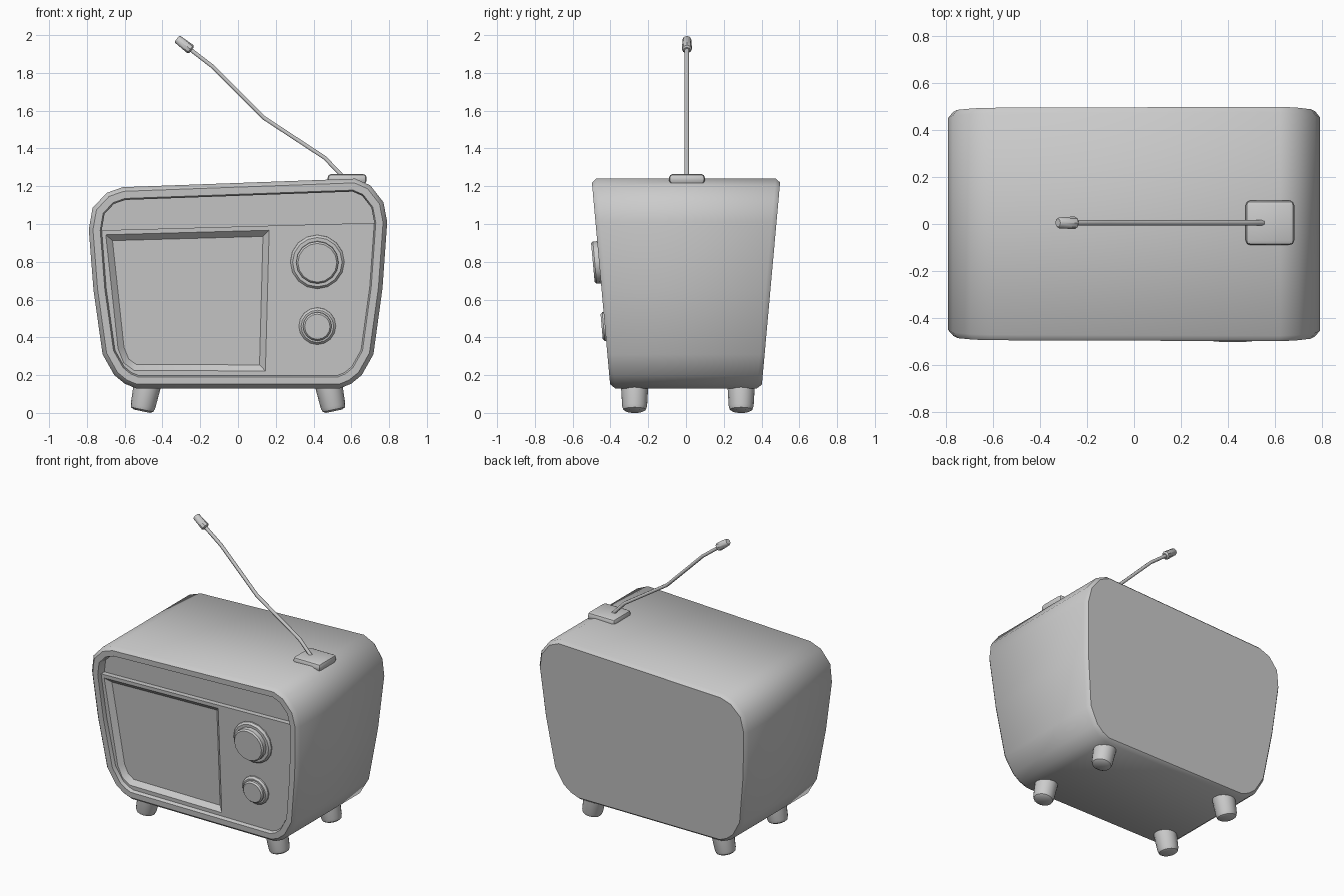
import bpy, bmesh, math
from mathutils import Vector

if "Cube" in bpy.data.objects:
    bpy.data.objects.remove(bpy.data.objects["Cube"])

SLOPE = 0.09
NORMAL = Vector((0, -1, -SLOPE)).normalized()   # outward normal of leaning front


def half_depth(z):
    return 0.40 + SLOPE * (z - 0.13)


def inset(points, d):
    """Offset a clockwise (x, z) outline inwards."""
    pts = [Vector(p) for p in points]
    out = []
    for i, p in enumerate(pts):
        a = (p - pts[i - 1]).normalized()
        b = (pts[(i + 1) % len(pts)] - p).normalized()
        n1, n2 = Vector((a.y, -a.x)), Vector((b.y, -b.x))
        out.append(p + d * (n1 + n2) / (1 + n1.dot(n2)))
    return out


def ring(bm, outline, depth, side=-1):
    """Loop of verts on the front (-1) or back (+1) plane, sunk by depth."""
    return [bm.verts.new((p[0], side * (half_depth(p[1]) - depth), p[1])) for p in outline]


def bridge(bm, a, b):
    n = len(a)
    for i in range(n):
        j = (i + 1) % n
        bm.faces.new((a[i], a[j], b[j], b[i]))


def finish(name, bm, angle=30):
    bmesh.ops.recalc_face_normals(bm, faces=bm.faces)
    me = bpy.data.meshes.new(name)
    bm.to_mesh(me)
    bm.free()
    ob = bpy.data.objects.new(name, me)
    bpy.context.collection.objects.link(ob)
    bpy.ops.object.select_all(action='DESELECT')
    ob.select_set(True)
    bpy.context.view_layer.objects.active = ob
    bpy.ops.object.shade_smooth_by_angle(angle=math.radians(angle))
    return ob


def lathe(name, profile, origin, axis, n=16):
    """Turned part: (radius, height) profile along an axis, capped both ends."""
    bm = bmesh.new()
    q = Vector(axis).to_track_quat('Z', 'Y')
    rings = []
    for r, h in profile:
        rings.append([bm.verts.new(Vector(origin) + q @ Vector(
            (r * math.cos(2 * math.pi * i / n), r * math.sin(2 * math.pi * i / n), h)))
            for i in range(n)])
    for a, b in zip(rings, rings[1:]):
        bridge(bm, a, b)
    bm.faces.new(rings[0])
    bm.faces.new(rings[-1])
    return finish(name, bm, 40)


# Cabinet: rounded outline, leaning front and back, recessed front
cabinet = [(0.79, 1.01), (0.765, 0.66), (0.717, 0.31), (0.655, 0.20), (0.60, 0.155), (0.54, 0.13),
           (-0.54, 0.13), (-0.60, 0.155), (-0.655, 0.20), (-0.717, 0.31), (-0.765, 0.65), (-0.79, 0.97),
           (-0.77, 1.085), (-0.695, 1.165), (-0.61, 1.195), (0.62, 1.24), (0.70, 1.205), (0.77, 1.115)]
recess = inset(cabinet, 0.068)
bm = bmesh.new()
loops = [ring(bm, inset(cabinet, 0.02), 0, 1),
         ring(bm, cabinet, 0.025, 1),
         ring(bm, cabinet, 0.025),
         ring(bm, inset(cabinet, 0.022), 0),
         ring(bm, inset(cabinet, 0.06), 0),
         ring(bm, recess, 0.02),
         ring(bm, recess, 0.06)]
for a, b in zip(loops, loops[1:]):
    bridge(bm, a, b)
bm.faces.new(loops[0])
bm.faces.new(loops[-1])
finish("cabinet", bm, 45)

# Front panel below the ledge, with a sunken screen
screen = [(0.165, 0.967), (0.145, 0.222), (-0.55, 0.225), (-0.605, 0.265), (-0.635, 0.34), (-0.70, 0.943)]
bm = bmesh.new()
outer = ring(bm, recess[:12], 0.025)
hole = ring(bm, screen, 0.025)
edges = [bm.edges.new((l[i - 1], l[i])) for l in (outer, hole) for i in range(len(l))]
bmesh.ops.triangle_fill(bm, use_beauty=True, use_dissolve=False, edges=edges, normal=NORMAL)
floor = ring(bm, inset(screen, 0.032), 0.055)
bridge(bm, hole, floor)
bm.faces.new(floor)
back = ring(bm, recess[:12], 0.06)
bridge(bm, outer, back)
finish("front_panel", bm)

# Knobs, each a flared collar with a raised cap
for name, z, r, cap, h in (("upper_knob", 0.80, 0.143, 0.112, 0.058),
                           ("lower_knob", 0.46, 0.098, 0.076, 0.042)):
    lathe(name, [(r, -0.005), (r, 0.008), (r - 0.012, 0.02), (cap, 0.02),
                 (cap, h - 0.01), (cap - 0.009, h)],
          (0.42, -half_depth(z) + 0.025, z), NORMAL)

# Splayed legs with rounded ends
for sx, xname in ((-1, "left"), (1, "right")):
    for y, yname in ((-0.272, "front"), (0.292, "back")):
        lathe(f"{yname}_{xname}_leg",
              [(0.045, 0), (0.060, 0.009), (0.066, 0.028), (0.073, 0.15)],
              (sx * 0.509, y, 0.009), (-sx * 0.21, 0, 1))

# Antenna base: rounded block
bm = bmesh.new()
bmesh.ops.create_cube(bm, size=1)
for v in bm.verts:
    v.co = Vector((0.578, 0.005, 1.238)) + Vector((v.co.x * 0.207, v.co.y * 0.19, v.co.z * 0.054))
bmesh.ops.bevel(bm, geom=bm.edges[:], offset=0.02, segments=2, profile=0.5, affect='EDGES')
finish("antenna_base", bm, 40)

# Bent antenna rod
path = [(0.565, 1.24), (0.46, 1.35), (0.14, 1.56), (-0.13, 1.83), (-0.26, 1.93)]
cu = bpy.data.curves.new("antenna_rod", 'CURVE')
cu.dimensions = '3D'
cu.bevel_depth = 0.012
cu.bevel_resolution = 1
cu.use_fill_caps = True
sp = cu.splines.new('POLY')
sp.points.add(len(path) - 1)
for pt, (x, z) in zip(sp.points, path):
    pt.co = (x, 0.005, z, 1)
bpy.context.collection.objects.link(bpy.data.objects.new("antenna_rod", cu))

# Antenna tip
lathe("antenna_tip", [(0.018, 0), (0.027, 0.008), (0.023, 0.092), (0.018, 0.098)],
      (-0.246, 0.005, 1.921), (-0.79, 0, 0.61), 8)
